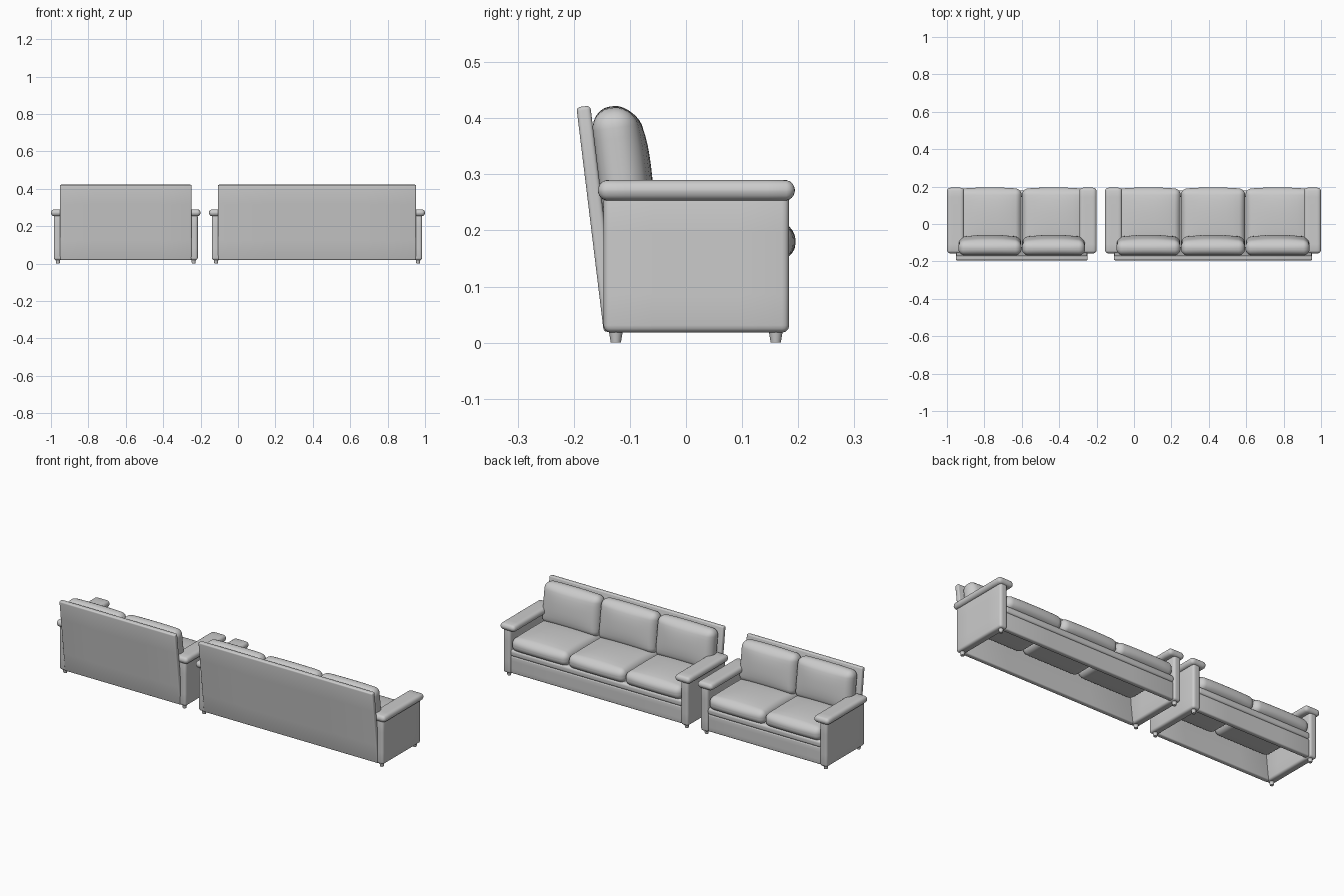
import bpy, bmesh, math
from mathutils import Vector

if "Cube" in bpy.data.objects:
    bpy.data.objects.remove(bpy.data.objects["Cube"])


def soft_box(name, lo, hi, r, tilt=0.0, crown=(0, 0, 0), cuts=9):
    """Rounded box between two corners; crown puffs the +y / +z faces."""
    lo, hi = Vector(lo), Vector(hi)
    half, mid = (hi - lo) / 2, (hi + lo) / 2
    r = min(r, *[h * 0.99 for h in half])
    bm = bmesh.new()
    bmesh.ops.create_cube(bm, size=2)
    bmesh.ops.subdivide_edges(bm, edges=bm.edges[:], cuts=cuts, use_grid_fill=True)
    for v in bm.verts:
        p = []
        for c, h in zip(v.co, half):
            # spend half of the grid steps on the rounded rim
            a = abs(c)
            a = a / 0.5 * (h - r) if a < 0.5 else h - r + (a - 0.5) / 0.5 * r
            p.append(math.copysign(a, c))
        p = Vector(p)
        core = Vector([max(-(h - r), min(h - r, c)) for c, h in zip(p, half)])
        d = p - core
        if d.length > 1e-9:
            p = core + d.normalized() * r
        u = [1 - min(1, abs(c / h)) ** 2.5 for c, h in zip(p, half)]
        if p.y > 0:
            p.y += crown[1] * u[0] * u[2] * p.y / half.y
        if p.z > 0:
            p.z += crown[2] * u[0] * u[1] * p.z / half.z
        v.co = p
    me = bpy.data.meshes.new(name)
    bm.to_mesh(me)
    bm.free()
    for f in me.polygons:
        f.use_smooth = True
    ob = bpy.data.objects.new(name, me)
    ob.location = mid
    ob.rotation_euler.x = tilt
    bpy.context.collection.objects.link(ob)
    return ob


def leg(name, x, y):
    bpy.ops.mesh.primitive_cone_add(vertices=20, radius1=0.009, radius2=0.013,
                                    depth=0.024, location=(x, y, 0.012))
    ob = bpy.context.object
    ob.name = name
    bpy.ops.object.shade_smooth_by_angle(angle=math.radians(40))


def sofa(label, cx, half_w, seats):
    inner = half_w - 0.06
    # arms with padded tops, and legs beneath them
    for s, side in ((-1, "left"), (1, "right")):
        def span(a, b):
            return sorted((cx + s * a, cx + s * b))
        x0, x1 = span(inner, half_w - 0.015)
        soft_box(f"{label}_{side}_arm", (x0, -0.147, 0.018), (x1, 0.184, 0.265), 0.013, cuts=7)
        t0, t1 = span(half_w - 0.092, half_w)
        soft_box(f"{label}_{side}_arm_pad", (t0, -0.157, 0.253), (t1, 0.194, 0.29), 0.0183)
        for y, end in ((-0.125, "back"), (0.16, "front")):
            leg(f"{label}_{side}_{end}_leg", (x0 + x1) / 2, y)
    # leaning back panel
    w = inner + 0.012
    soft_box(f"{label}_back_panel", (cx - w, -0.171, 0.0185), (cx + w, -0.146, 0.4225),
             0.007, tilt=0.121, cuts=7)
    # front apron and seat rail (underside stays open)
    w = inner + 0.005
    soft_box(f"{label}_front_apron", (cx - w, 0.148, 0.02), (cx + w, 0.176, 0.116), 0.008, cuts=7)
    soft_box(f"{label}_seat_rail", (cx - w, 0.145, 0.114), (cx + w, 0.18, 0.15), 0.012, cuts=7)
    # seat and back cushions
    step = 2 * inner / seats
    for i in range(seats):
        x0 = cx - inner + i * step
        x1 = x0 + step
        soft_box(f"{label}_seat_cushion_{i + 1}", (x0 + 0.001, -0.135, 0.143),
                 (x1 - 0.001, 0.187, 0.217), 0.032, crown=(0, 0.008, 0.016), cuts=15)
        soft_box(f"{label}_back_cushion_{i + 1}", (x0 + 0.001, -0.157, 0.2),
                 (x1 - 0.001, -0.08, 0.417), 0.034, tilt=0.128,
                 crown=(0, 0.018, 0.005), cuts=15)


sofa("two_seater", -0.6, 0.4, 2)
sofa("three_seater", 0.4225, 0.5775, 3)
